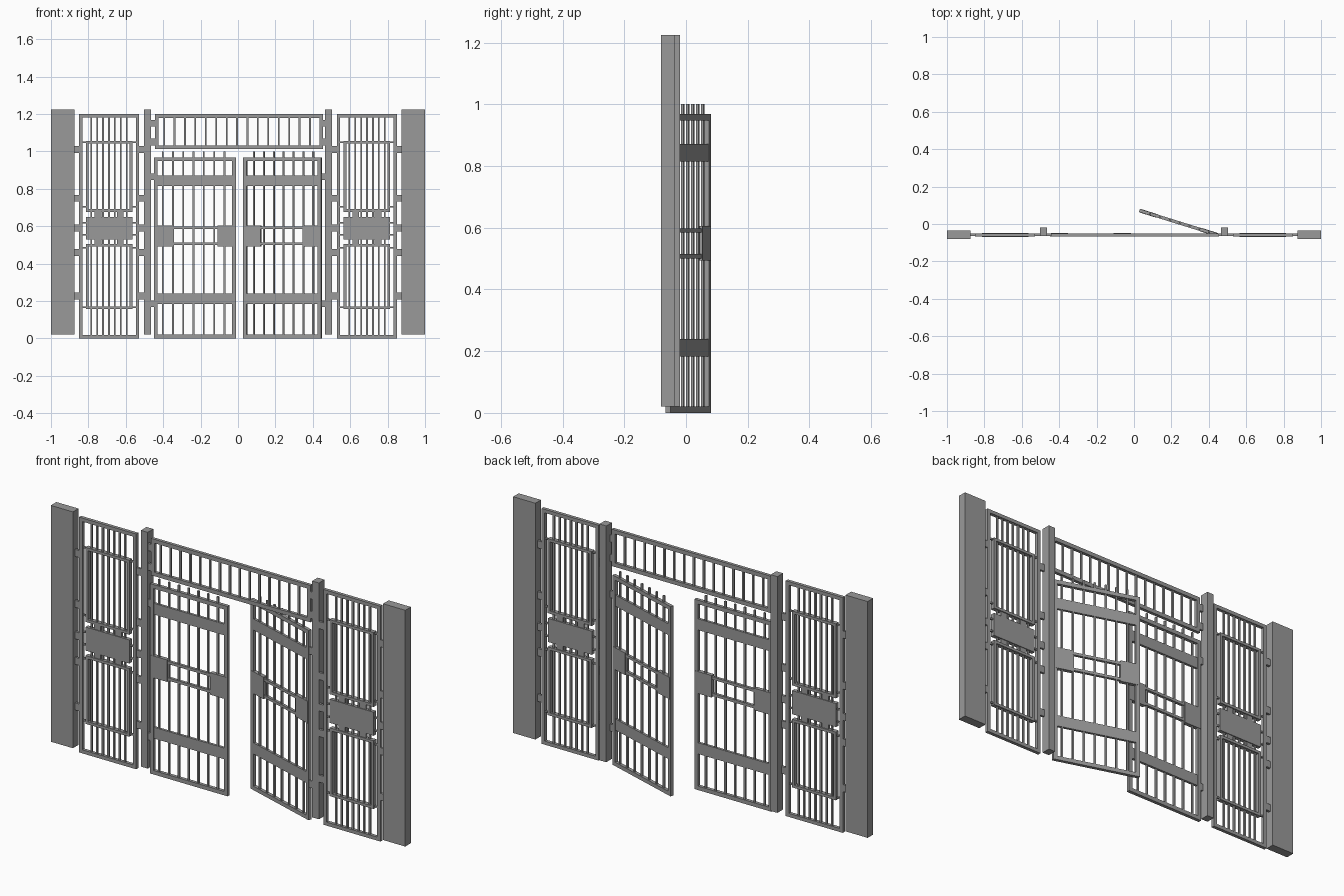
import bpy, bmesh, math
from mathutils import Matrix, Vector

cube = bpy.data.objects.get("Cube")
if cube:
    bpy.data.objects.remove(cube, do_unlink=True)

steel = bpy.data.materials.new("grey_steel")
steel.use_nodes = True
GREY = (0.32, 0.32, 0.32, 1)
steel.diffuse_color = GREY
steel.node_tree.nodes["Principled BSDF"].inputs["Base Color"].default_value = GREY

Y = -0.058      # plane of the fence
BAR = 0.009     # thickness of the upright bars


def box(x0, x1, z0, z1, depth, y=0.0):
    """One box by its front outline, its depth and its centre in y."""
    return (x0, x1, y - depth / 2, y + depth / 2, z0, z1)


def frame(x0, x1, z0, z1, w, depth):
    """Four boxes that form a rectangular frame."""
    return [box(x0, x0 + w, z0, z1, depth), box(x1 - w, x1, z0, z1, depth),
            box(x0 + w, x1 - w, z0, z0 + w, depth), box(x0 + w, x1 - w, z1 - w, z1, depth)]


def bars(x0, x1, count, z0, z1):
    """Evenly spaced upright bars."""
    step = (x1 - x0) / (count - 1)
    return [box(x0 + i * step - BAR / 2, x0 + i * step + BAR / 2, z0, z1, BAR)
            for i in range(count)]


def make(name, boxes, mirror=False, origin=(0, Y, 0), turn=0.0):
    """Build an object from boxes, optionally mirrored in x and turned about its origin."""
    bm = bmesh.new()
    for x0, x1, y0, y1, z0, z1 in boxes:
        if mirror:
            x0, x1 = -x1, -x0
        centre = Vector(((x0 + x1) / 2, (y0 + y1) / 2, (z0 + z1) / 2))
        size = Matrix.Diagonal((x1 - x0, y1 - y0, z1 - z0, 1))
        bmesh.ops.create_cube(bm, size=1, matrix=Matrix.Translation(centre) @ size)
    mesh = bpy.data.meshes.new(name)
    bm.to_mesh(mesh)
    bm.free()
    mesh.materials.append(steel)
    obj = bpy.data.objects.new(name, mesh)
    obj.location = origin
    obj.rotation_euler.z = turn
    bpy.context.collection.objects.link(obj)
    return obj


# Fixed parts, drawn on the -x side and mirrored
for side, flip in (("right", False), ("left", True)):
    make(side + "_pillar", [box(-1, -0.875, 0.02, 1.225, 0.045)], flip)
    make(side + "_gate_post", [box(-0.502, -0.464, 0.02, 1.225, 0.045, 0.0155)], flip)

    # Side panel: outer frame with bars
    make(side + "_panel_frame", frame(-0.85, -0.528, 0, 1.2, 0.018, 0.017), flip)
    make(side + "_panel_bars", bars(-0.785, -0.595, 7, 0.01, 1.19), flip)

    # Decorative inner frames, centre plate and its tabs
    make(side + "_upper_inner_frame", frame(-0.813, -0.565, 0.677, 1.057, 0.014, 0.022), flip)
    make(side + "_lower_inner_frame", frame(-0.813, -0.565, 0.157, 0.505, 0.014, 0.022), flip)
    make(side + "_centre_plate", [box(-0.813, -0.565, 0.53, 0.65, 0.02)], flip)
    make(side + "_plate_tabs", [box(x, x + 0.036, z, z + 0.03, 0.012)
                                for x in (-0.767, -0.648) for z in (0.502, 0.649)], flip)

    # Thin rods that carry the inner frames
    make(side + "_panel_rods", [box(x, x + 0.035, z - 0.004, z + 0.004, 0.008)
                                for z in (1.05, 0.705, 0.62, 0.555, 0.485, 0.168)
                                for x in (-0.84, -0.573)], flip)

    # Brackets between pillar, panel and post
    heights = (1.01, 0.75, 0.59, 0.46, 0.227)
    make(side + "_outer_brackets", [box(-0.878, -0.848, z - 0.018, z + 0.018, 0.012)
                                    for z in heights], flip)
    make(side + "_inner_brackets", [box(-0.53, -0.5, z - 0.018, z + 0.018, 0.012)
                                    for z in heights], flip)
    make(side + "_gate_hinges", [box(-0.467, -0.438, z - 0.018, z + 0.018, 0.012)
                                 for z in (1.15, 1.05, 0.865, 0.185)], flip)

# Transom panel over the gate
make("transom_frame", frame(-0.445, 0.455, 1.012, 1.2, 0.02, 0.016))
make("transom_bars", bars(-0.395, 0.385, 15, 1.02, 1.19))

# Gate leaf, drawn from its hinge at x = 0 towards +x
W = 0.438
leaf = {
    "leaf_frame": frame(0, W, 0, 0.968, 0.02, 0.017),
    "leaf_bars": bars(0.047, 0.378, 7, 0.01, 1.0),
    "leaf_bands": [box(0.01, W - 0.01, z, z + 0.057, 0.013) for z in (0.183, 0.815)],
    "leaf_lock_plates": [box(x, x + 0.093, 0.493, 0.605, 0.02) for x in (0.005, W - 0.098)],
    "leaf_rails": [box(0.09, W - 0.09, z, z + 0.014, 0.014) for z in (0.5, 0.584)],
}
for name, boxes in leaf.items():
    make("right_" + name, boxes, False, (-0.45, Y, 0))
    # The left leaf stands ajar, swung to the back
    make("left_" + name, boxes, True, (0.447, Y, 0), math.radians(-17.3))
